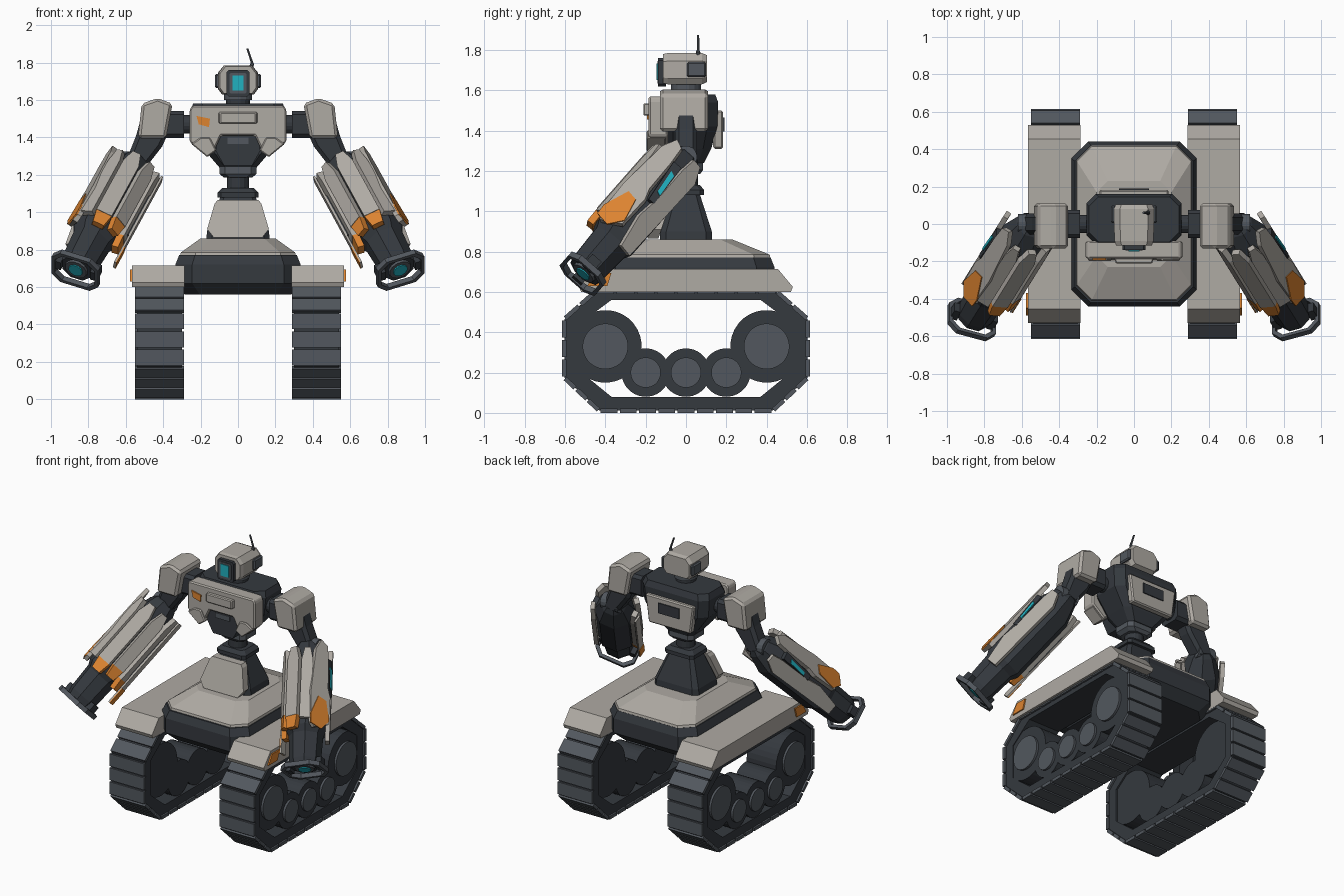
import bpy, bmesh, math
from mathutils import Vector

if "Cube" in bpy.data.objects:
    bpy.data.objects.remove(bpy.data.objects["Cube"])


def material(name, rgb):
    m = bpy.data.materials.new(name)
    m.diffuse_color = (*rgb, 1)
    m.use_nodes = True
    m.node_tree.nodes["Principled BSDF"].inputs["Base Color"].default_value = m.diffuse_color
    return m


LIGHT = material("warm_light_grey", (0.43, 0.405, 0.37))
DARK = material("dark_slate", (0.035, 0.041, 0.049))
MID = material("mid_slate", (0.085, 0.097, 0.113))
ORANGE = material("orange", (0.72, 0.23, 0.03))
CYAN = material("cyan", (0.015, 0.44, 0.53))


def loft(name, rings, mat, mirror=False, closed=False, bevel=0):
    """Skin a list of equal-length point rings, capped unless closed into a loop."""
    bm = bmesh.new()
    vs = [[bm.verts.new(p) for p in r] for r in rings]
    n = len(vs[0])
    pairs = list(zip(vs, vs[1:])) + ([(vs[-1], vs[0])] if closed else [])
    for a, b in pairs:
        for i in range(n):
            bm.faces.new((a[i], a[(i + 1) % n], b[(i + 1) % n], b[i]))
    if not closed:
        bm.faces.new(vs[0])
        bm.faces.new(vs[-1])
    bmesh.ops.recalc_face_normals(bm, faces=bm.faces)
    me = bpy.data.meshes.new(name)
    bm.to_mesh(me)
    bm.free()
    me.materials.append(mat)
    ob = bpy.data.objects.new(name, me)
    bpy.context.collection.objects.link(ob)
    if bevel:
        b = ob.modifiers.new("Bevel", "BEVEL")
        b.width, b.segments = bevel, 1
    if mirror:
        ob.modifiers.new("Mirror", "MIRROR")
    return ob


AX = {"x": lambda p, h: (h, p[0], p[1]), "y": lambda p, h: (p[0], h, p[1]),
      "z": lambda p, h: (p[0], p[1], h)}


def prism(name, pts, axis, lo, hi, mat, **kw):
    return loft(name, [[AX[axis](p, h) for p in pts] for h in (lo, hi)], mat, **kw)


def rect(x0, x1, y0, y1):
    return [(x0, y0), (x1, y0), (x1, y1), (x0, y1)]


def sym(half):
    """Close a right-hand outline by reflecting it."""
    return half + [(-x, y) for x, y in reversed(half)]


def octo(hx, hy, c, cy=0):
    return sym([(hx - c, cy - hy), (hx, cy - hy + c), (hx, cy + hy - c), (hx - c, cy + hy)])


def disc(cx, cy, r, n=32):
    return [(cx + r * math.cos((i + .5) * math.tau / n), cy + r * math.sin((i + .5) * math.tau / n))
            for i in range(n)]


def zloft(name, layers, mat, **kw):
    """layers: (z, half x, half y, corner cut, centre y)"""
    return loft(name, [[(x, y, z) for x, y in octo(hx, hy, c, cy)] for z, hx, hy, c, cy in layers], mat, **kw)


# ---- tracks ----
outer = sym([(.43, .012), (.603, .175), (.603, .465), (.45, .6)])
inner = sym([(.34, .08), (.375, .13), (.53, .44), (.37, .56)])
inner = sym([(.37, .08), (.53, .21), (.53, .44), (.37, .56)])
loft("track_band", [[(x, *p) for p in ring] for ring, x in
     ((outer, .30), (outer, .54), (inner, .54), (inner, .30))], DARK, mirror=True, closed=True)
k = 0
for i in range(8):
    p, q = Vector(outer[i]), Vector(outer[(i + 1) % 8])
    e = q - p
    u = e.normalized()
    nrm = Vector((u.y, -u.x))
    count = max(2, round(e.length / .095))
    for j in range(count):
        a = p + e * (j / count) + u * .006
        b = p + e * ((j + 1) / count) - u * .006
        prism(f"tread_plate_{k}", [a - nrm * .01, b - nrm * .01, b + nrm * .012, a + nrm * .012],
              "x", .288, .552, MID, mirror=True)
        k += 1
for i, (y, z, r, h) in enumerate([(-.4, .33, .18, .113), (.4, .33, .18, .113),
                                  (-.2, .2, .12, .075), (0, .2, .12, .075), (.2, .2, .12, .075)]):
    prism(f"wheel_{i}", disc(y, z, r), "x", .31, .535, DARK, mirror=True)
    prism(f"hub_{i}", disc(y, z, h), "x", .53, .55, MID, mirror=True)

# ---- fenders ----
prism("fender", sym([(.52, .6), (.53, .625), (.455, .715)]), "x", .287, .568, LIGHT, mirror=True)
prism("fender_marker", [(-.49, .63), (-.39, .63), (-.37, .695), (-.45, .695)], "x", .568, .577,
      ORANGE, mirror=True)

# ---- chassis ----
zloft("chassis", [(.56, .285, .38, .08, 0), (.62, .335, .44, .09, 0), (.72, .335, .44, .09, 0),
                  (.77, .315, .42, .085, 0)], DARK)
zloft("deck_cover", [(.765, .31, .415, .08, .005), (.785, .305, .41, .08, .005),
                     (.86, .2, .23, .06, 0)], LIGHT)

# ---- waist ----
zloft("pedestal", [(.855, .17, .13, .03, 0), (.9, .165, .128, .03, 0), (1.08, .095, .07, .02, 0)], DARK)
plate = sym([(.13, .865), (.165, .91), (.125, 1.045), (.11, 1.065)])
loft("pedestal_plate", [[(x, -.135 + (z - .9) * .33 + o, z) for x, z in plate] for o in (.01, -.045)], LIGHT)
zloft("waist_collar", [(1.08, .11, .09, .02, 0), (1.105, .11, .09, .02, 0), (1.13, .085, .07, .02, 0)], DARK)
prism("waist_column", disc(0, 0, .06, 16), "z", 1.1, 1.27, DARK)
zloft("waist_ring", [(1.185, .075, .07, .03, 0), (1.205, .1, .085, .03, 0), (1.245, .1, .085, .03, 0)], MID)

# ---- torso ----
zloft("torso", [(1.24, .10, .08, .03, .01), (1.31, .16, .115, .04, .01), (1.42, .245, .135, .05, .02),
                (1.54, .255, .135, .05, .025), (1.58, .24, .12, .05, .025)], DARK)
prism("chest_plate", sym([(.09, 1.41), (.13, 1.325), (.165, 1.30), (.258, 1.375), (.258, 1.55), (.245, 1.57)]),
      "y", -.185, -.09, LIGHT, bevel=.008)
prism("chest_lower_guard", [(.115, 1.33), (.165, 1.295), (.25, 1.365), (.2, 1.4), (.15, 1.4)],
      "y", -.197, -.1, LIGHT, mirror=True, bevel=.006)
prism("abdomen", sym([(.075, 1.25), (.12, 1.33), (.105, 1.41)]), "y", -.165, 0, DARK)
prism("abdomen_slot", rect(-.055, .055, 1.365, 1.4), "y", -.173, -.16, MID)
loft("chest_boss", [[(x * f, y, z) for x, z in sym([(.105, 1.475), (.105, 1.535)])]
                    for y, f in ((-.18, 1), (-.212, .93))], LIGHT, bevel=.006)
prism("chest_marker", [(-.222, 1.515), (-.15, 1.50), (-.155, 1.455), (-.21, 1.47)], "y", -.193, -.183, ORANGE)
prism("back_plate", sym([(.16, 1.31), (.185, 1.5)]), "y", .135, .183, LIGHT, bevel=.008)
prism("back_vent", sym([(.08, 1.395), (.08, 1.465)]), "y", .18, .19, DARK)

# ---- head ----
prism("neck", disc(0, 0, .065, 16), "z", 1.56, 1.61, DARK)
prism("neck_ring", disc(0, 0, .075, 16), "z", 1.60, 1.63, MID)
head = sym([(.085, 1.63), (.108, 1.66), (.108, 1.745), (.075, 1.785)])
loft("head", [[(x * f, y, 1.71 + (z - 1.71) * g) for x, z in head]
              for y, f, g in ((-.115, .88, .93), (-.09, .97, 1), (.08, 1, 1), (.105, .9, .85))], LIGHT)
prism("face_frame", octo(.062, .07, .012, 1.69), "y", -.138, -.1, DARK)
prism("face_rim", octo(.046, .055, .008, 1.69), "y", -.142, -.13, MID)
prism("face_screen", rect(-.03, .03, 1.652, 1.732), "y", -.147, -.138, CYAN)
prism("ear_panel", rect(.005, .1, 1.665, 1.74), "x", .1, .124, MID, mirror=True, bevel=.008)
loft("antenna", [[(x + dx, y + .06, z) for x, y in disc(0, 0, r, 8)]
                 for z, dx, r in ((1.76, .065, .012), (1.79, .075, .012), (1.8, .075, .007), (1.875, .05, .006))], MID)

# ---- shoulders and upper arms ----
prism("shoulder_joint", octo(.075, .072, .02, 1.47), "x", .29, .42, DARK, mirror=True)
prism("shoulder_axle", disc(0, 1.47, .05, 16), "x", .23, .31, DARK, mirror=True)
prism("shoulder_pad", [(.385, 1.395), (.535, 1.395), (.515, 1.58), (.43, 1.61), (.35, 1.58)],
      "y", -.13, .11, LIGHT, mirror=True, bevel=.015)
loft("upper_arm", [[(cx + x, y, z + x * .4) for x, y in octo(w, .055, .02)]
                   for z, cx, w in ((1.45, .45, .075), (1.38, .475, .07), (1.25, .55, .05))], DARK, mirror=True)
prism("elbow", disc(0, 1.27, .055, 16), "x", .49, .62, MID, mirror=True)

# ---- forearms: a = distance back from the muzzle, s = outward, t = up and forward ----
C = Vector((.87, -.515, .685))
D = (C - Vector((.55, 0, 1.27))).normalized()
S = (Vector((1, 0, 0)) - D * D.x).normalized()
T = D.cross(S)


def at(a, s, t):
    return C - D * a + S * s + T * t


def tube(name, layers, mat, n=8):
    return loft(name, [[at(a, s, t) for s, t in disc(0, 0, r, n)] for a, r in layers], mat, mirror=True)


def panel(name, deg, r, pts, mat, thick=.028):
    """Armour plate on the forearm at an angle round it; pts are (a, sideways)."""
    c, s = math.cos(math.radians(deg)), math.sin(math.radians(deg))
    return loft(name, [[at(a, h * c - w * s, h * s + w * c) for a, w in pts] for h in (r, r + thick)],
                mat, mirror=True)


tube("forearm_core", [(.86, .06), (.83, .085), (.71, .13), (.27, .13), (.22, .105)], DARK)
tube("muzzle", [(.25, .11), (.06, .1), (.02, .09)], DARK)
tube("muzzle_ring", [(.03, .068), (.008, .062)], MID, 12)
tube("muzzle_lens", [(.02, .042), (.002, .04)], CYAN, 12)
go, gi = octo(.135, .115, .05), octo(.115, .095, .043)
loft("muzzle_guard", [[at(a, *p) for p in ring] for ring, a in
     ((go, -.008), (go, .022), (gi, .022), (gi, -.008))], MID, mirror=True, closed=True)
for i, w in enumerate((-.105, .105)):
    loft(f"guard_strut_{i}", [[at(a, w + x, y) for x, y in rect(-.02, .02, -.03, .03)]
                              for a in (.0, .07)], DARK, mirror=True)

# outer side armour, split by a dark groove with a glowing slot
panel("outer_armour_low", -24, .12, [(.2, -.06), (.2, .01), (.38, .045), (.5, .03), (.72, .03), (.8, .02),
                                     (.8, -.03), (.72, -.07)], LIGHT)
panel("outer_armour_high", 28, .125, [(.28, -.06), (.24, .05), (.27, .075), (.48, .085), (.76, .06), (.83, .02),
                                      (.8, -.03), (.7, -.04), (.52, -.045), (.46, -.065)], LIGHT)
panel("outer_marker", 28, .15, [(.3, -.06), (.235, 0), (.26, .08), (.32, .085), (.45, .03), (.43, -.03)],
      ORANGE, .009)
panel("slot_bed", 0, .115, [(.48, -.035), (.48, .0), (.72, .03), (.72, -.02)], DARK, .034)
panel("slot_glow", 0, .147, [(.53, -.03), (.54, -.008), (.67, .008), (.66, -.018)], CYAN, .008)

# front and inner armour strips
for i, (deg, start, end, w) in enumerate([(68, .3, .77, .036), (103, .32, .78, .045),
                                          (142, .34, .78, .04), (180, .3, .8, .042)]):
    panel(f"armour_strip_{i}", deg, .125, [(start, -w), (start, w), (end - .08, w), (end, w * .5),
                                           (end, -w * .5), (end - .08, -w)], LIGHT, .034)
    if i:
        panel(f"armour_tip_{i}", deg, .12, [(start - .08, -w * .7), (start - .08, w * .7), (start, w),
                                            (start, -w)], ORANGE, .036)
# thin blade running along the inner side
panel("inner_blade", 188, .165, [(.14, -.025), (.14, .025), (.8, .025), (.8, -.025)], LIGHT, .012)
panel("inner_blade_mount", 188, .12, [(.35, -.02), (.35, .02), (.65, .02), (.65, -.02)], DARK, .05)
panel("inner_blade_tip", 188, .175, [(.14, -.026), (.14, .026), (.26, .026), (.26, -.026)], ORANGE, .006)
